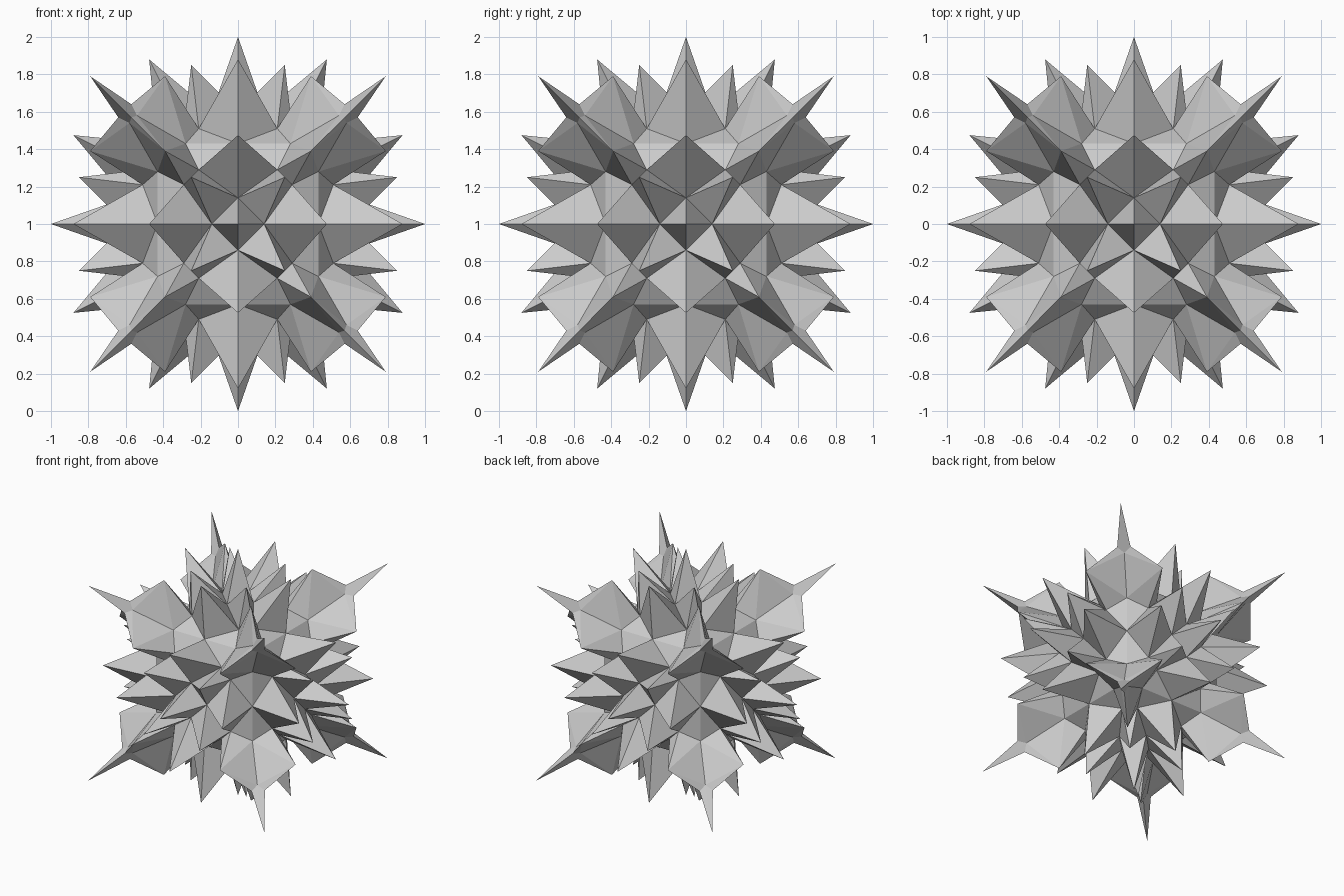
import bpy
import bmesh
from itertools import permutations, product
from mathutils import Vector

if "Cube" in bpy.data.objects:
    bpy.data.objects.remove(bpy.data.objects["Cube"])

# Key points of one 48th of the ball (region z >= x >= y >= 0)
P = {
    "axis": (0, 0, 1.0),           # four-sided spike on each axis
    "side": (0.475, 0, 0.88),      # spike beside the axis
    "diag": (0.25, 0.25, 0.85),    # spike on the diagonal
    "fin": (0.39, 0.39, 0.79),     # broad spike around each corner
    "corner": (0.79, 0.79, 0.79),  # long corner spike
    "v1": (0.14, 0, 0.60),         # valleys between the spikes
    "v1m": (0.07, 0.07, 0.60),
    "v2": (0.29, 0.21, 0.51),
    "v2m": (0.25, 0.25, 0.51),
    "v3": (0.43, 0.28, 0.43),
    "v3m": (0.43, 0, 0.43),
    "foot": (0.57, 0.57, 0.64),    # base of the long corner spike
    "gap": (0.58, 0.54, 0.58),
}

# Facets of that region, grouped by spike
FACETS = [
    ("axis", "v1", "v1m"),
    ("diag", "v1", "v1m"), ("diag", "v1", "v2"), ("diag", "v2", "v2m"),
    ("side", "v1", "v2"), ("side", "v2", "v3m"),
    ("v2", "v3", "v3m"),           # low facets between the side spikes
    ("fin", "v2", "v2m"), ("fin", "v2", "v3"), ("fin", "v3", "gap"),
    ("fin", "gap", "foot"),
    ("corner", "foot", "gap"),
]


def build_ball(name):
    bm = bmesh.new()
    # Repeat the region through every axis swap and reflection
    for order in permutations(range(3)):
        for sign in product((1, -1), repeat=3):
            for facet in FACETS:
                pts = [Vector([P[k][order[i]] * sign[i] for i in range(3)])
                       for k in facet]
                normal = (pts[1] - pts[0]).cross(pts[2] - pts[0])
                outward = normal.dot(sum(pts, Vector())) > 0
                # The long corner spikes face inward
                if outward == (facet[0] == "corner"):
                    pts.reverse()
                bm.faces.new([bm.verts.new(p + Vector((0, 0, 1))) for p in pts])
    bmesh.ops.remove_doubles(bm, verts=bm.verts[:], dist=0.0005)
    # Merge the coplanar halves left along the mirror planes
    bmesh.ops.dissolve_limit(bm, angle_limit=0.002,
                             verts=bm.verts[:], edges=bm.edges[:])
    mesh = bpy.data.meshes.new(name)
    bm.to_mesh(mesh)
    bm.free()
    obj = bpy.data.objects.new(name, mesh)
    bpy.context.collection.objects.link(obj)
    return obj


build_ball("spiked_ball")
